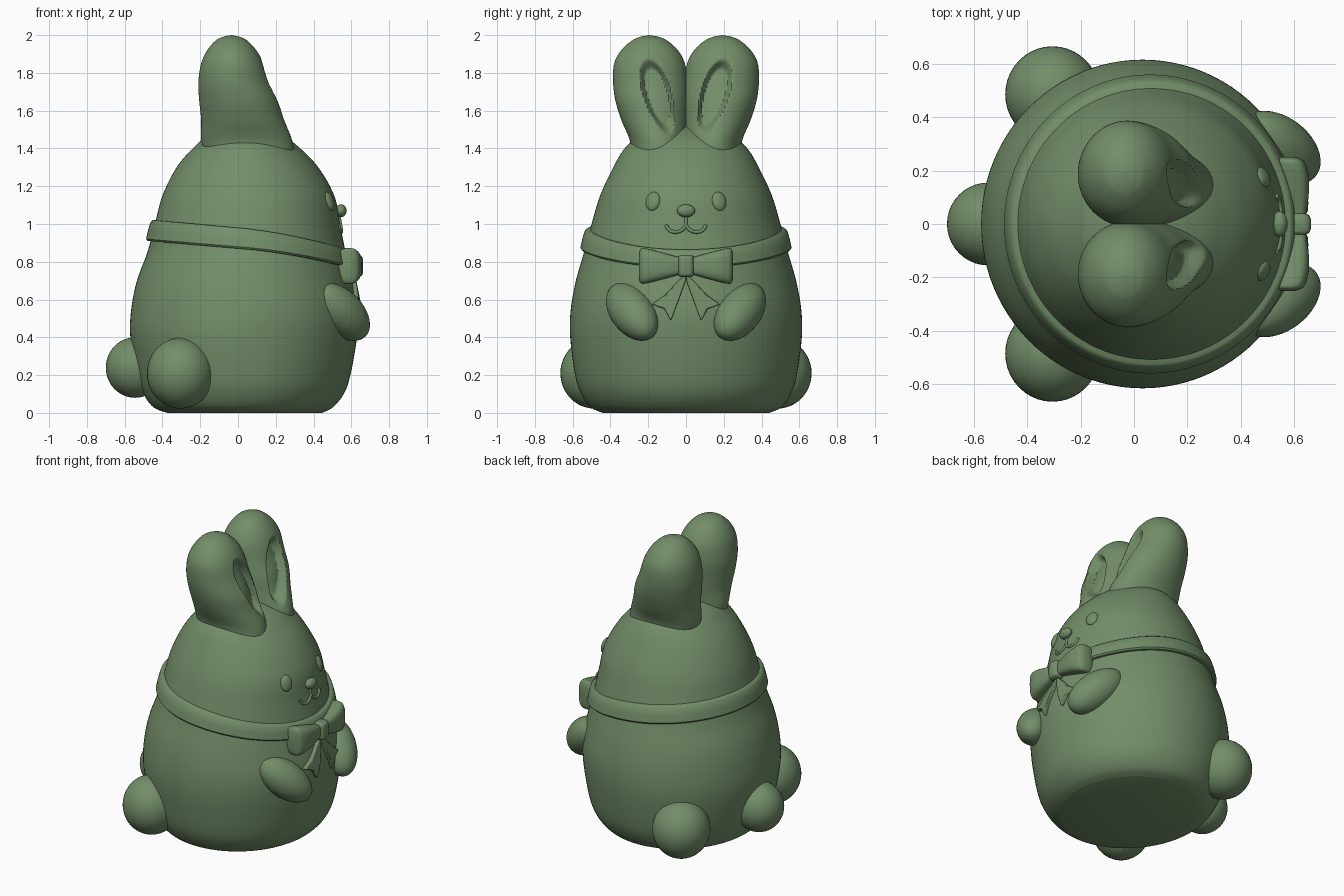
import bpy, bmesh, math
from mathutils import Vector, Matrix

if "Cube" in bpy.data.objects:
    bpy.data.objects.remove(bpy.data.objects["Cube"])

GREEN = bpy.data.materials.new("green")
GREEN.diffuse_color = (0.17, 0.27, 0.14, 1)
GREEN.use_nodes = True
GREEN.node_tree.nodes["Principled BSDF"].inputs["Base Color"].default_value = GREEN.diffuse_color


def make(name, bm, angle=40):
    bmesh.ops.recalc_face_normals(bm, faces=bm.faces[:])
    me = bpy.data.meshes.new(name)
    bm.to_mesh(me)
    bm.free()
    ob = bpy.data.objects.new(name, me)
    bpy.context.collection.objects.link(ob)
    me.materials.append(GREEN)
    bpy.ops.object.select_all(action='DESELECT')
    ob.select_set(True)
    bpy.context.view_layer.objects.active = ob
    bpy.ops.object.shade_smooth_by_angle(angle=math.radians(angle))
    return ob


def spline(keys, sub):
    """Catmull-Rom through tuples of numbers"""
    out = []
    for i in range(len(keys) - 1):
        a, b, c, d = (keys[min(max(j, 0), len(keys) - 1)] for j in (i - 1, i, i + 1, i + 2))
        for s in range(sub):
            t = s / sub
            out.append(tuple(0.5 * (2 * q + (r - p) * t + (2 * p - 5 * q + 4 * r - w) * t * t
                                    + (3 * q - p - 3 * r + w) * t ** 3)
                             for p, q, r, w in zip(a, b, c, d)))
    return out + [keys[-1]]


def loft(name, rings, closed=False, angle=40):
    bm = bmesh.new()
    vs = [[bm.verts.new(p) for p in r] for r in rings]
    n = len(vs[0])
    for i in range(len(vs) if closed else len(vs) - 1):
        a, b = vs[i], vs[(i + 1) % len(vs)]
        for j in range(n):
            bm.faces.new((a[j], a[(j + 1) % n], b[(j + 1) % n], b[j]))
    if not closed:
        bm.faces.new(vs[0])
        bm.faces.new(vs[-1])
    return make(name, bm, angle)


def circle(n):
    return [(math.cos(2 * math.pi * i / n), math.sin(2 * math.pi * i / n)) for i in range(n)]


def ellipsoid(name, loc, radii, axis=(0, 0, 1)):
    bm = bmesh.new()
    m = (Matrix.Translation(loc) @ Vector(axis).to_track_quat('Z', 'Y').to_matrix().to_4x4()
         @ Matrix.Diagonal((*radii, 1)))
    bmesh.ops.create_uvsphere(bm, u_segments=40, v_segments=24, radius=1, matrix=m)
    return make(name, bm)


# Body: elliptical rings (z, centre x, radius x, radius y)
body = spline([(0, .035, .41, .44), (.03, .027, .475, .505), (.1, .03, .53, .555), (.2, .03, .565, .587),
               (.4, .03, .60, .613), (.55, .035, .60, .61), (.7, .035, .57, .583), (.85, .045, .525, .54),
               (1.0, .05, .49, .50), (1.15, .055, .455, .455), (1.3, .05, .375, .385),
               (1.4, .045, .285, .325), (1.46, .04, .21, .25), (1.51, .04, .10, .13),
               (1.525, .04, .003, .003)], 6)
loft("body", [[(cx + rx * c, ry * s, z) for c, s in circle(96)] for z, cx, rx, ry in body])


def section(z):
    for a, b in zip(body, body[1:]):
        if a[0] <= z <= b[0]:
            t = (z - a[0]) / (b[0] - a[0])
            return [p + (q - p) * t for p, q in zip(a, b)][1:]


def front(y, z):
    cx, rx, ry = section(z)
    return cx + rx * math.sqrt(1 - (y / ry) ** 2)


# Ears: rings (z, centre x, radius x, centre y, radius y), with a scooped inner ear
ear = spline([(1.38, .06, .24, .14, .15), (1.45, .045, .24, .145, .155), (1.55, .025, .22, .165, .177),
              (1.65, .005, .21, .18, .193), (1.75, -.02, .19, .188, .198), (1.85, -.03, .165, .193, .187),
              (1.92, -.033, .13, .193, .15), (1.97, -.035, .085, .193, .095),
              (1.99, -.035, .047, .193, .052), (2.0, -.035, .002, .193, .002)], 12)


def scoop(c, y, z):
    if c < 0:
        return 0
    dy, dz, a = y - .148, z - 1.675, math.radians(17)
    u = dy * math.sin(a) + dz * math.cos(a)
    v = dy * math.cos(a) - dz * math.sin(a)
    d = math.hypot(u / .205, v / (.072 + .06 * u))
    t = min(max((1.05 - d) / .35, 0), 1)
    return .055 * t * t * (3 - 2 * t)


for side, tag in ((1, "left"), (-1, "right")):
    loft("ear_" + tag, [[(cx + rx * c - scoop(c, cy + ry * s, z), side * (cy + ry * s), z)
                         for c, s in circle(160)] for z, cx, rx, cy, ry in ear])
    # Arms, feet, eyes
    ellipsoid("arm_" + tag, (.545, side * .285, .535), (.115, .115, .20), (.62, -.47 * side, -.62))
    ellipsoid("foot_" + tag, (-.305, side * .485, .21), (.177, .18, .187))
    ellipsoid("eye_" + tag, (front(.175, 1.12) - .004, side * .175, 1.12), (.04, .052, .022),
              (.85, .4 * side, .3))

# Tail and nose
ellipsoid("tail", (-.545, 0, .24), (.155, .155, .16))
ellipsoid("nose", (front(0, 1.065) + .015, 0, 1.07), (.03, .048, .034))


# Mouth: thin tubes lying on the face
def tube(name, pts, r=.009):
    path = [Vector((front(y, z) + .002, y, z)) for y, z in spline(pts, 6)]
    rings = []
    for i, p in enumerate(path):
        d = (path[min(i + 1, len(path) - 1)] - path[max(i - 1, 0)]).normalized()
        u = d.cross(Vector((1, 0, 0))).normalized()
        w = d.cross(u)
        rings.append([p + r * (c * u + s * w) for c, s in circle(10)])
    loft(name, rings)


for side in (1, -1):
    tube("mouth_curve", [(.105 * side, .995), (.09 * side, .968), (.055 * side, .957),
                         (.018 * side, .97), (0, .995)])
tube("mouth_line", [(0, 1.045), (0, 1.02), (0, .99)])

# Collar ribbon, dipping towards the front
prof = [(-.05, -.055), (.016, -.055), (.026, -.045), (.028, 0), (.026, .045), (.016, .055), (-.05, .055)]
rings = []
for c, s in circle(120):
    x = .045 + .52 * c
    zc = .925 - .085 * x - (.19 * x * x if x > 0 else 0)
    k = 1 - .12 * max(c, 0)
    ring = []
    for d, h in prof:
        cx, rx, ry = section(zc + h * k)
        ring.append((cx + (rx + d) * c, (ry + d) * s, zc + h * k))
    rings.append(ring)
loft("collar", rings, closed=True)


# Bow loops: rounded-square rings (y, centre x, half depth, half height)
def power(v):
    return math.copysign(abs(v) ** .65, v)


loop = spline([(0, .61, .028, .04), (.05, .61, .036, .05), (.10, .605, .048, .064), (.17, .598, .057, .083),
               (.22, .587, .057, .094), (.24, .58, .05, .09), (.25, .576, .03, .065)], 5)
for side in (1, -1):
    loft("bow_loop", [[(cx + hx * power(c), y * side, .778 + hz * power(s)) for c, s in circle(48)]
                      for y, cx, hx, hz in loop])
    # Ribbon tails hanging below the knot
    bm = bmesh.new()
    outline = [(.0, .735), (.05, .69), (.11, .625), (.18, .575), (.115, .55), (.08, .488),
               (.045, .58), (.005, .69)]
    rows = [[bm.verts.new((front(y, z) + d, y * side, z)) for y, z in outline] for d in (.022, -.05)]
    bm.faces.new(rows[0])
    bm.faces.new(rows[1][::-1])
    for i in range(len(outline)):
        j = (i + 1) % len(outline)
        bm.faces.new((rows[0][i], rows[0][j], rows[1][j], rows[1][i]))
    tail = make("bow_tail", bm)
    bev = tail.modifiers.new("bevel", 'BEVEL')
    bev.width, bev.segments = .006, 2

# Bow knot
knot = spline([(-.058, .025, .03), (-.045, .042, .04), (0, .046, .042), (.045, .042, .04), (.058, .025, .03)], 6)
loft("bow_knot", [[(.617 + hx * power(c), hy * power(s), .778 + z) for c, s in circle(40)]
                  for z, hx, hy in knot])
